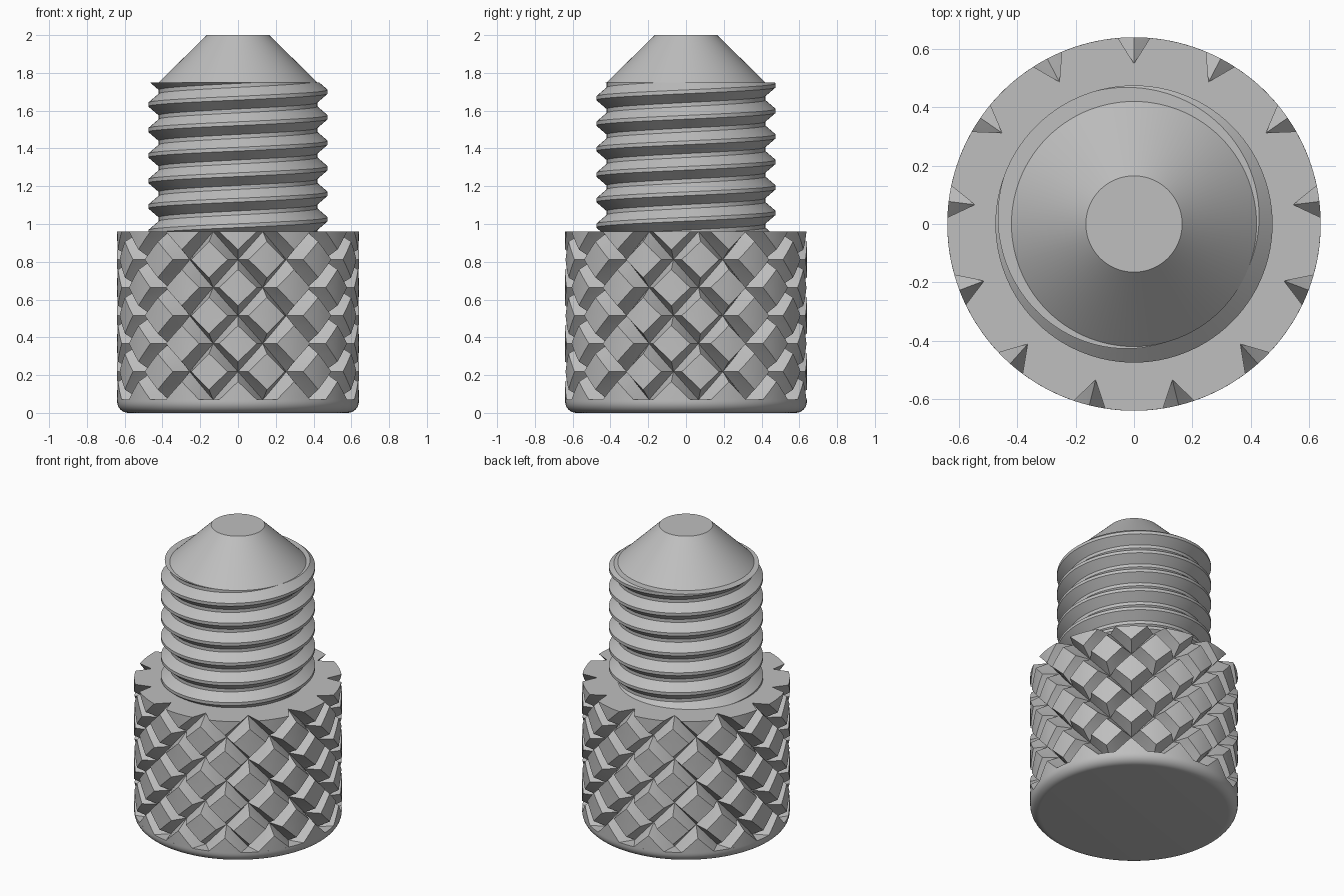
import bpy
import bmesh
from math import sin, cos, pi, radians

cube = bpy.data.objects.get("Cube")
if cube:
    bpy.data.objects.remove(cube, do_unlink=True)

# One plain metal colour
steel = bpy.data.materials.new("grey_steel")
steel.use_nodes = True
COLOUR = (0.52, 0.52, 0.52, 1)
steel.diffuse_color = COLOUR
for node in steel.node_tree.nodes:
    if node.type == "BSDF_PRINCIPLED":
        node.inputs["Base Color"].default_value = COLOUR

HEAD_R, HEAD_TOP, HEAD_LOW = 0.64, 0.96, 0.07


def polar(r, a, z):
    return (r * cos(a), r * sin(a), z)


def finish(name, bm):
    """Weld, orient and shade a mesh, then link it as an object."""
    bmesh.ops.remove_doubles(bm, verts=bm.verts, dist=1e-4)
    bmesh.ops.recalc_face_normals(bm, faces=bm.faces)
    mesh = bpy.data.meshes.new(name)
    bm.to_mesh(mesh)
    bm.free()
    mesh.materials.append(steel)
    obj = bpy.data.objects.new(name, mesh)
    bpy.context.collection.objects.link(obj)
    bpy.ops.object.select_all(action="DESELECT")
    obj.select_set(True)
    bpy.context.view_layer.objects.active = obj
    bpy.ops.object.shade_smooth_by_angle(angle=radians(25))
    return obj


def revolve(name, column, segments=104):
    """Skin a (radius, z) column that may change with the angle."""
    bm = bmesh.new()
    columns = []
    for i in range(segments + 1):
        a = 2 * pi * i / segments
        columns.append([bm.verts.new(polar(r, a, z)) for r, z in column(a)])
    for c, d in zip(columns, columns[1:]):
        for j in range(len(c) - 1):
            bm.faces.new((c[j], d[j], d[j + 1], c[j + 1]))
    return finish(name, bm)


# Rounded base of the head
FILLET = 0.06


def base_column(a):
    arc = [(HEAD_R - FILLET + FILLET * sin(t), FILLET - FILLET * cos(t))
           for t in (pi / 2 * k / 8 for k in range(9))]
    return [(0, 0)] + arc + [(HEAD_R, HEAD_LOW), (0, HEAD_LOW)]


revolve("head_base", base_column)

# Threaded shank with conical point
PITCH, CREST, FLANK = 0.135, 0.01, 0.057
MAJOR_R, ROOT_R = 0.475, 0.42
SHANK_LOW, SHANK_TOP, CREST_Z = 0.95, 1.75, 1.70


def shank_column(a):
    start = CREST_Z + PITCH * a / (2 * pi)
    points = [(0, SHANK_LOW)]
    for turn in range(-8, 3):
        for offset in (-FLANK, -CREST, CREST, FLANK):
            z = min(max(start + turn * PITCH + offset, SHANK_LOW), SHANK_TOP)
            away = abs((z - start + PITCH / 2) % PITCH - PITCH / 2)
            t = min(max((away - CREST) / (FLANK - CREST), 0), 1)
            points.append((MAJOR_R + (ROOT_R - MAJOR_R) * t, z))
    return points + [(ROOT_R, SHANK_TOP), (0.165, 2.0), (0, 2.0)]


revolve("threaded_shank", shank_column)

# Knurled grip: two crossing sets of helical V grooves
STARTS, ROWS, DEPTH, HALF = 13, 3, 0.09, 0.178
ROW_H = (HEAD_TOP - HEAD_LOW) / ROWS
LAND = 4
steps = [0] + [HALF + (1 - 2 * HALF) * k / LAND for k in range(LAND + 1)] + [1]
COUNT = len(steps) - 1


def knurl_point(a, b, s, t):
    u, v = a + s, b + t
    near = min(s, 1 - s, t, 1 - t)
    r = HEAD_R - DEPTH * max(1 - near / HALF, 0)
    angle = pi / 2 + (u + v) * pi / STARTS
    return polar(r, angle, HEAD_TOP + (u - v) / 2 * ROW_H)


bm = bmesh.new()
for n in range(STARTS):
    for m in range(-2 * ROWS, 1):
        a, b = n, n - m
        grid = [[knurl_point(a, b, s, t) for t in steps] for s in steps]
        for i in range(COUNT):
            for j in range(COUNT):
                p, q = grid[i][j], grid[i + 1][j]
                r, s = grid[i + 1][j + 1], grid[i][j + 1]
                # Split along the ridge that runs into each crossing
                if (i < COUNT / 2) == (j < COUNT / 2):
                    tris = ((p, q, r), (p, r, s))
                else:
                    tris = ((p, q, s), (q, r, s))
                for tri in tris:
                    mid = sum(c[2] for c in tri) / 3
                    if HEAD_LOW < mid < HEAD_TOP:
                        bm.faces.new([bm.verts.new(c) for c in tri])
bmesh.ops.remove_doubles(bm, verts=bm.verts, dist=1e-4)

# Flat end faces of the grip
for z in (HEAD_LOW, HEAD_TOP):
    rim = [e for e in bm.edges if e.is_boundary
           and all(abs(v.co.z - z) < 1e-3 for v in e.verts)]
    centre = bm.verts.new((0, 0, z))
    for e in rim:
        bm.faces.new((e.verts[0], e.verts[1], centre))
finish("knurled_grip", bm)
